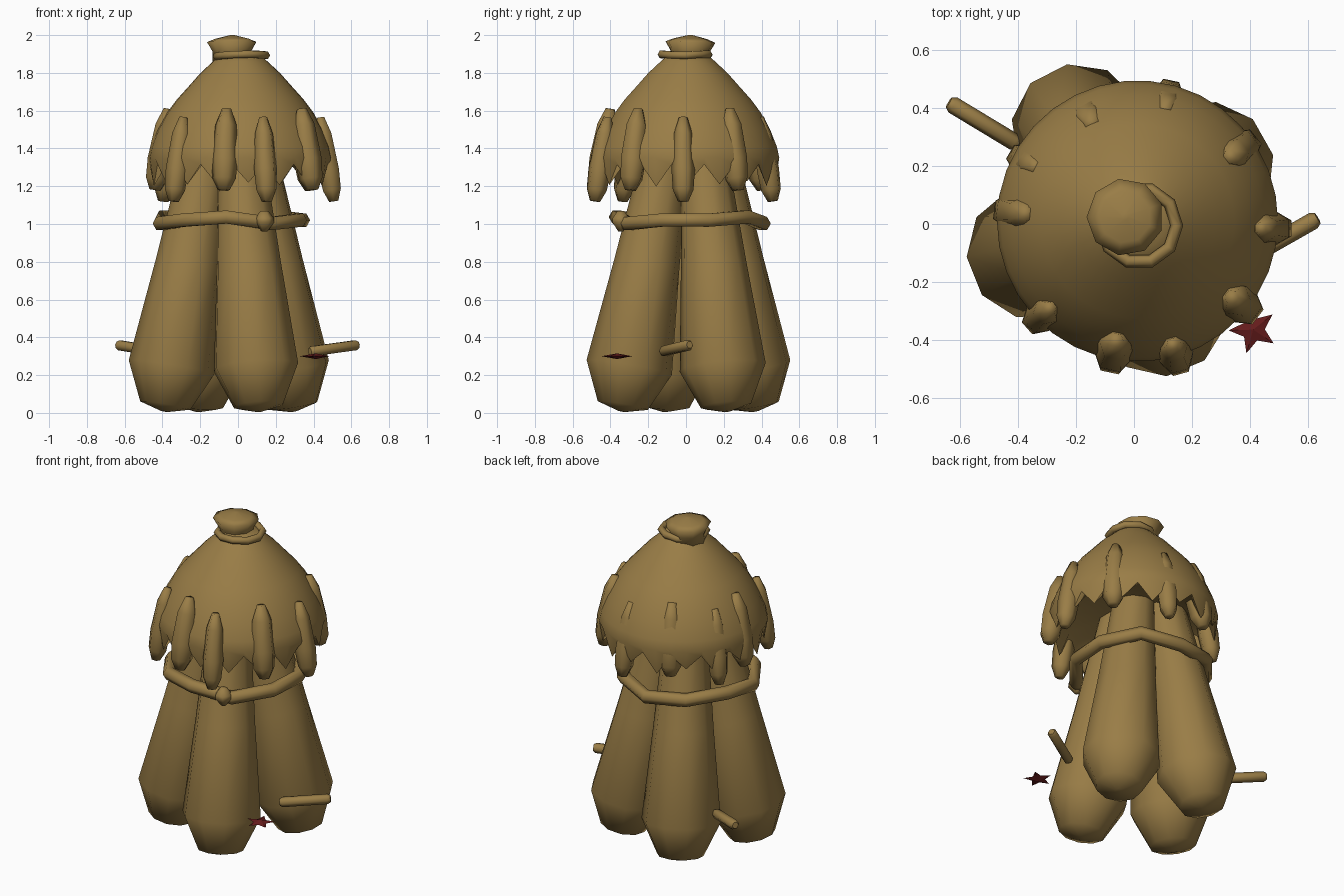
import bpy, bmesh, math
from mathutils import Vector

if "Cube" in bpy.data.objects:
    bpy.data.objects.remove(bpy.data.objects["Cube"])

def material(name, rgb):
    m = bpy.data.materials.new(name)
    m.diffuse_color = (*rgb, 1)
    m.use_nodes = True
    m.node_tree.nodes["Principled BSDF"].inputs["Base Color"].default_value = m.diffuse_color
    return m

straw = material("straw", (0.32, 0.205, 0.062))
dark_red = material("dark red", (0.135, 0.012, 0.012))

def finish(name, bm, mat, angle=60):
    bmesh.ops.recalc_face_normals(bm, faces=bm.faces)
    me = bpy.data.meshes.new(name)
    bm.to_mesh(me)
    bm.free()
    me.materials.append(mat)
    ob = bpy.data.objects.new(name, me)
    bpy.context.collection.objects.link(ob)
    me.shade_smooth()
    me.set_sharp_from_angle(angle=math.radians(angle))
    return ob

def loft(bm, rings, closed=False):
    """Skin rings of equal vertex count; closed joins last to first, else caps both ends."""
    vs = [[bm.verts.new(p) for p in r] for r in rings]
    n = len(vs[0])
    pairs = list(zip(vs, vs[1:])) + ([(vs[-1], vs[0])] if closed else [])
    for a, b in pairs:
        for i in range(n):
            j = (i + 1) % n
            bm.faces.new((a[i], a[j], b[j], b[i]))
    if not closed:
        bm.faces.new(vs[0])
        bm.faces.new(vs[-1])

def spindle(name, a, b, profile, sides, mat=straw, angle=60):
    """Round body along the line a-b; profile holds (fraction, radius)."""
    a, b = Vector(a), Vector(b)
    q = (b - a).to_track_quat('Z', 'Y')
    rings = []
    for t, r in profile:
        rings.append([a.lerp(b, t) + q @ Vector((r * math.cos(2 * math.pi * k / sides),
                      r * math.sin(2 * math.pi * k / sides), 0)) for k in range(sides)])
    bm = bmesh.new()
    loft(bm, rings)
    return finish(name, bm, mat, angle)

def loop_tube(name, path, tube, sides=6):
    """Closed rope following a list of points around the vertical axis."""
    c = sum(path, Vector()) / len(path)
    rings = []
    for p in path:
        out = Vector((p.x - c.x, p.y - c.y, 0)).normalized()
        rings.append([p + out * tube * math.cos(2 * math.pi * k / sides)
                      + Vector((0, 0, tube * math.sin(2 * math.pi * k / sides))) for k in range(sides)])
    bm = bmesh.new()
    loft(bm, rings, closed=True)
    return finish(name, bm, straw, 80)

def polar(cx, cy, r, ang, z):
    return Vector((cx + r * math.cos(ang), cy + r * math.sin(ang), z))

# Four leaning straw bundles, given by the position of their foot
for i, (x, y) in enumerate([(0.112, -0.34), (0.295, 0.215), (-0.215, 0.365), (-0.39, -0.115)]):
    mid = Vector((-0.04, 0.025, 0))
    off = Vector((x, y, 0)) - mid
    spindle(f"bundle_{i + 1}", (x, y, 0.008), mid + off * 0.34 + Vector((0, 0, 1.42)),
            [(0, 0.02), (0.022, 0.135), (0.165, 0.23), (0.55, 0.175), (1, 0.12)], 10, angle=75)

# Domed cap with a jagged hem and a folded-in underside
TEETH = 17
N = TEETH * 2
cap = [(1.90, 0.10), (1.86, 0.145), (1.80, 0.21), (1.73, 0.272), (1.66, 0.335),
       (1.59, 0.387), (1.50, 0.437), (1.41, 0.473), (1.35, 0.486)]
rings = [[polar(0.012, 0.01, r, 2 * math.pi * k / N, z) for k in range(N)] for z, r in cap]
hem = []
for k in range(N):
    tip = k % 2 == 0
    z = 1.215 + 0.02 * math.sin(k * 1.7) if tip else 1.315
    hem.append(polar(0.012, 0.01, 0.465 if tip else 0.47, 2 * math.pi * k / N, z))
rings += [hem, [polar(0.012, 0.01, 0.40, 2 * math.pi * k / N, 1.345) for k in range(N)],
          [polar(0.012, 0.01, 0.10, 2 * math.pi * k / N, 1.38) for k in range(N)]]
bm = bmesh.new()
loft(bm, rings)
finish("cap", bm, straw, 75)

# Hanging tufts, alternating thick high ones and slim low ones
tufts = [(-0.09, -0.42), (0.12, -0.43), (0.345, -0.26), (0.47, 0.0), (0.34, 0.27),
         (0.09, 0.43), (-0.19, 0.41), (-0.40, 0.235), (-0.43, 0.055), (-0.34, -0.30)]
for i, (x, y) in enumerate(tufts):
    thick = i % 2 == 0
    top, low, w = (1.61, 1.18, 1.15) if thick else (1.565, 1.12, 1.0)
    out = Vector((x, y, 0)).normalized()
    p = Vector((0.022, -0.015, 0)) + out * (0.395 if thick else 0.415)
    spindle(f"tuft_{i + 1}", p + Vector((0, 0, top)), p + out * 0.07 + Vector((0, 0, low)),
            [(0, 0.022 * w), (0.2, 0.05 * w), (0.62, 0.062 * w), (0.86, 0.055 * w), (1, 0.028 * w)],
            6, angle=75)

# Rope tied round the bundles, with its knot
path = [polar(-0.035, 0.02, 0.39, 2 * math.pi * k / 10 + 0.25,
              1.02 + 0.02 * math.sin(k * 2.1)) for k in range(10)]
loop_tube("rope", path, 0.04)
spindle("rope_knot", (0.14, -0.345, 0.96), (0.14, -0.345, 1.07),
        [(0, 0.015), (0.45, 0.052), (0.65, 0.05), (1, 0.02)], 6)

# Neck ring and flared top tuft with a pointed crown
loop_tube("neck_ring", [polar(0.018, -0.005, 0.13, 2 * math.pi * k / 10,
          1.893 + 0.006 * math.sin(k)) for k in range(10)], 0.022)
spindle("top_tuft", (-0.03, 0.02, 1.84), (-0.03, 0.025, 2.0),
        [(0, 0.105), (0.45, 0.104), (0.77, 0.134), (0.88, 0.09), (1, 0.012)], 9, angle=150)

# Loose sticks poking out near the bottom
stick = [(0, 0.02), (0.06, 0.03), (0.94, 0.03), (1, 0.02)]
spindle("stick_right", (0.38, -0.125, 0.325), (0.635, 0.02, 0.36), stick, 6)
spindle("stick_left", (-0.40, 0.275, 0.32), (-0.64, 0.42, 0.36), stick, 6)

# Small flat star
bm = bmesh.new()
c = Vector((0.412, -0.365, 0.30))
rim = [bm.verts.new(polar(c.x, c.y, 0.085 if k % 2 == 0 else 0.04,
       math.radians(38 + 36 * k), c.z)) for k in range(10)]
for dz in (0.015, -0.015):
    apex = bm.verts.new(c + Vector((0, 0, dz)))
    for k in range(10):
        bm.faces.new((rim[k], rim[(k + 1) % 10], apex))
finish("star", bm, dark_red, 30)
